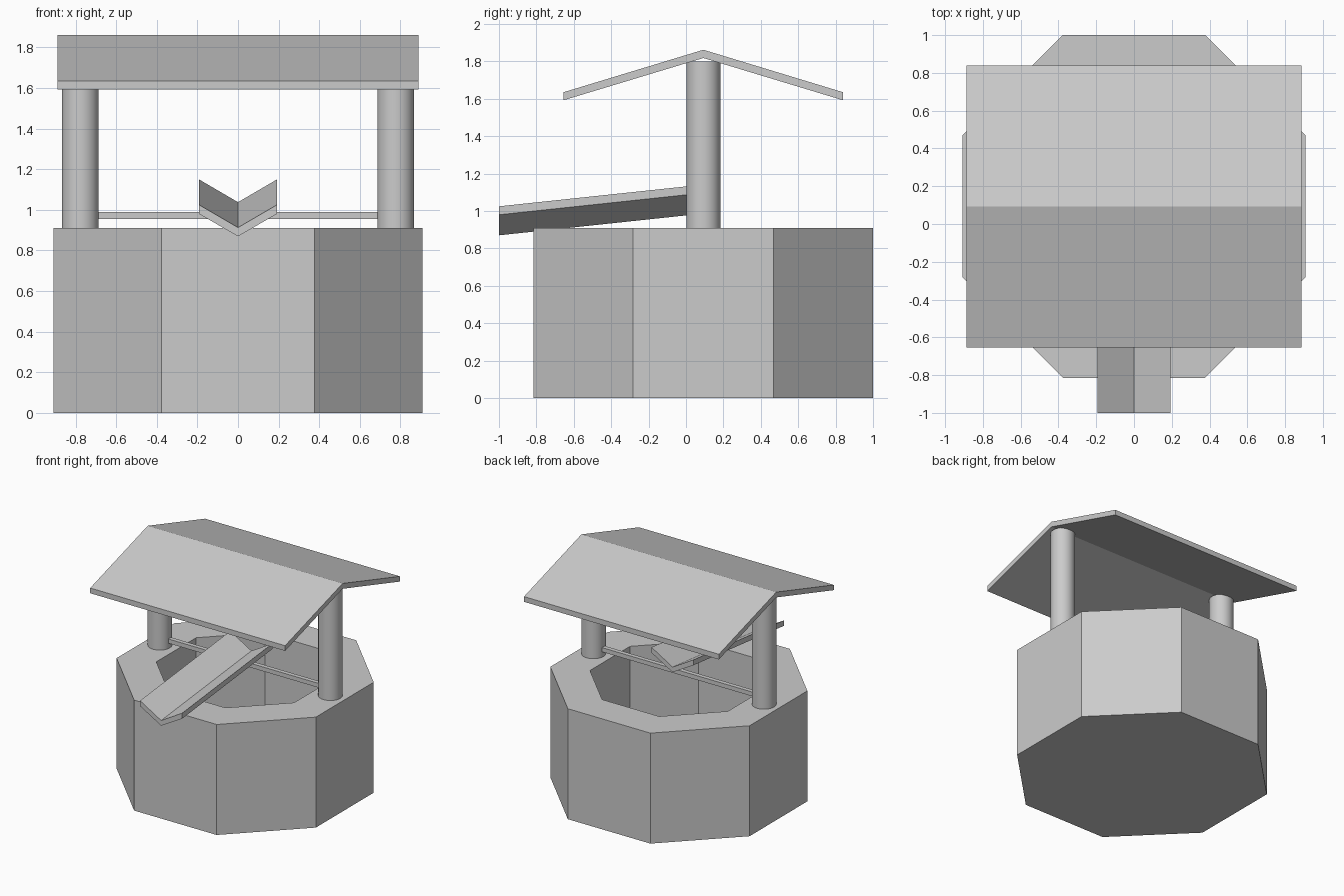
import bpy, bmesh, math

if "Cube" in bpy.data.objects:
    bpy.data.objects.remove(bpy.data.objects["Cube"])

CY = 0.093  # y of the well's axis


def finish(name, bm):
    bmesh.ops.recalc_face_normals(bm, faces=bm.faces)
    mesh = bpy.data.meshes.new(name)
    bm.to_mesh(mesh)
    bm.free()
    ob = bpy.data.objects.new(name, mesh)
    bpy.context.collection.objects.link(ob)
    return ob


def loft(name, start, end):
    """Closed solid between two matching outlines."""
    bm = bmesh.new()
    a = [bm.verts.new(p) for p in start]
    b = [bm.verts.new(p) for p in end]
    n = len(a)
    for i in range(n):
        j = (i + 1) % n
        bm.faces.new((a[i], a[j], b[j], b[i]))
    bm.faces.new(a)
    bm.faces.new(b)
    return finish(name, bm)


def octagon(apothem, z):
    r = apothem / math.cos(math.pi / 8)
    return [(r * math.cos((k + 0.5) * math.pi / 4),
             CY + r * math.sin((k + 0.5) * math.pi / 4), z) for k in range(8)]


# Octagonal basin: outer wall, rim, inner wall and floor as stacked rings
bm = bmesh.new()
rings = [[bm.verts.new(p) for p in octagon(a, z)]
         for a, z in ((0.908, 0), (0.908, 0.91), (0.628, 0.91), (0.628, 0.1))]
for lo, hi in zip(rings, rings[1:]):
    for i in range(8):
        j = (i + 1) % 8
        bm.faces.new((lo[i], lo[j], hi[j], hi[i]))
bm.faces.new(rings[0])
bm.faces.new(rings[-1])
finish("well_basin", bm)

# Round posts standing on the rim
for side, name in ((-1, "left_post"), (1, "right_post")):
    bpy.ops.mesh.primitive_cylinder_add(vertices=32, radius=0.091, depth=0.89,
                                        location=(side * 0.777, CY, 1.355))
    bpy.context.object.name = name
    bpy.ops.object.shade_smooth_by_angle(angle=math.radians(40))

# Gabled roof
roof = [(-0.655, 1.592), (-0.655, 1.635), (CY, 1.862),
        (0.84, 1.635), (0.84, 1.592), (CY, 1.818)]
loft("roof", [(-0.888, y, z) for y, z in roof], [(0.888, y, z) for y, z in roof])

# Crossbar between the posts
bar = [(CY - 0.018, 0.955), (CY + 0.018, 0.955), (CY + 0.018, 0.99), (CY - 0.018, 0.99)]
loft("crossbar", [(-0.7, y, z) for y, z in bar], [(0.7, y, z) for y, z in bar])

# Sloping V-shaped water chute resting on the bar
chute = [(-0.192, 0.98), (0, 0.87), (0.192, 0.98),
         (0.192, 1.025), (0, 0.913), (-0.192, 1.025)]
loft("water_chute", [(x, -1.0, z) for x, z in chute],
     [(x, 0.175, z + 0.125) for x, z in chute])
